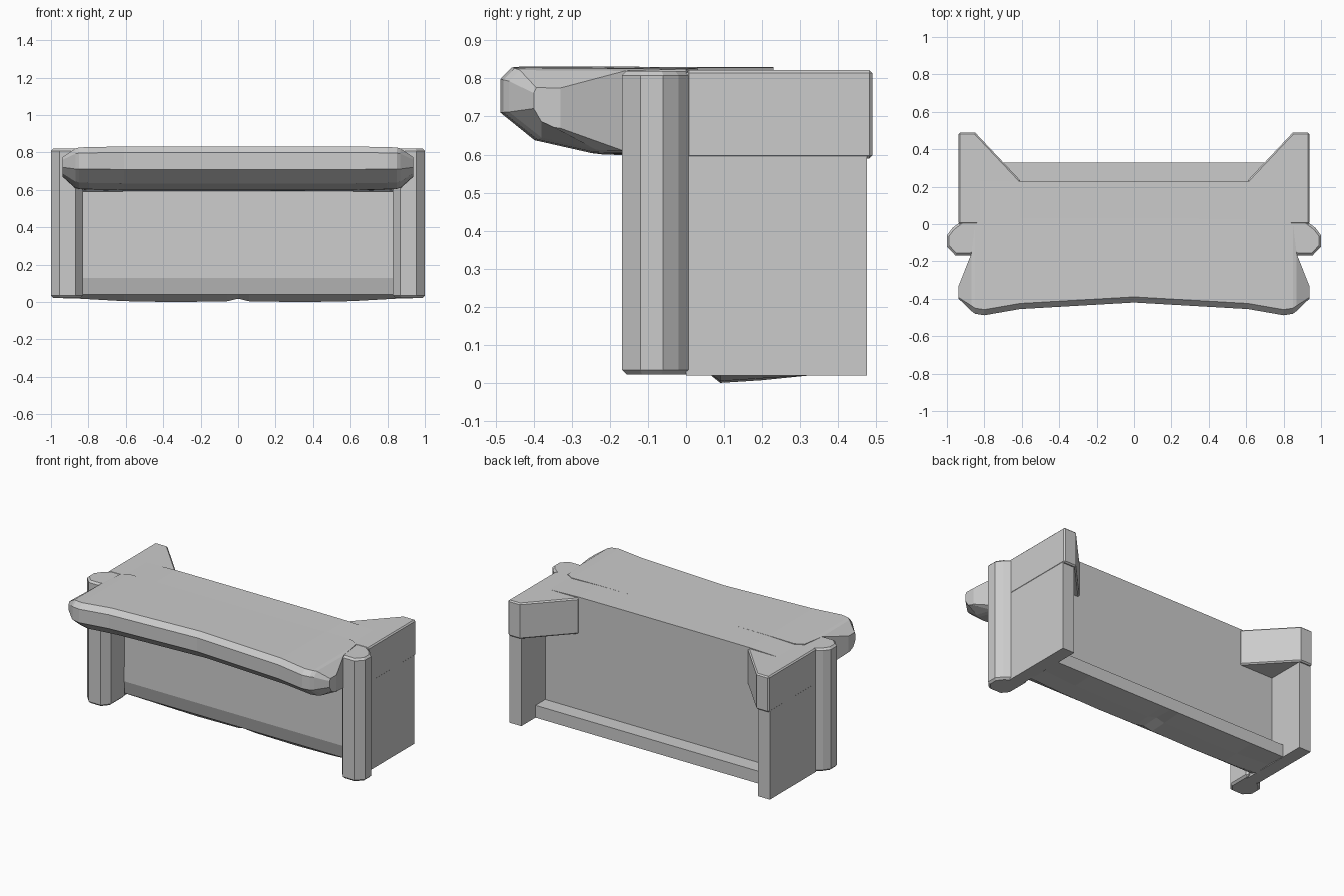
import bpy, bmesh

if "Cube" in bpy.data.objects:
    bpy.data.objects.remove(bpy.data.objects["Cube"])


def loft(name, rings, mirror=False, bevel=0.0):
    """Skin a row of equal closed rings, cap both ends."""
    bm = bmesh.new()
    rows = [[bm.verts.new(p) for p in ring] for ring in rings]
    n = len(rows[0])
    for a, b in zip(rows, rows[1:]):
        for i in range(n):
            j = (i + 1) % n
            bm.faces.new((a[i], a[j], b[j], b[i]))
    bm.faces.new(rows[0])
    bm.faces.new(rows[-1][::-1])
    bmesh.ops.recalc_face_normals(bm, faces=bm.faces)
    me = bpy.data.meshes.new(name)
    bm.to_mesh(me)
    bm.free()
    ob = bpy.data.objects.new(name, me)
    bpy.context.collection.objects.link(ob)
    if bevel:
        m = ob.modifiers.new("Bevel", 'BEVEL')
        m.width = bevel
        m.segments = 1
        m.limit_method = 'ANGLE'
        m.angle_limit = 1.2
    if mirror:
        ob.modifiers.new("Mirror", 'MIRROR').use_axis[0] = True
    return ob


def prism(name, outline, z0, z1, **kw):
    return loft(name, [[(x, y, z) for x, y in outline] for z in (z0, z1)], **kw)


# seat body: two bulging cushions, front rail with lip, rear panel
def seat_ring(x, bulge, top):
    prof = [(0.02, top), (0.03, 0.60), (0.015, 0.13), (0.04, 0.04),
            (0.09, bulge), (0.20, bulge + 0.007), (0.33, 0.02),
            (0.33, 0.10), (0.23, 0.10), (0.23, top)]
    return [(x, y, z) for y, z in prof]


seat_half = [(0.0, 0.018, 0.83), (0.06, 0.004, 0.83), (0.35, 0.0, 0.83),
             (0.61, 0.005, 0.829), (0.88, 0.02, 0.82)]
seat_rows = [(-x, b, t) for x, b, t in seat_half[:0:-1]] + seat_half
loft("seat_body", [seat_ring(*r) for r in seat_rows])


# back cushion: thick roll that narrows at both ends
def roll_ring(x, yf, yb, s):
    d = min(1.0, (yb - yf) / 0.32)
    prof = [(yf, 0.71), (yf, 0.80), (yf + 0.03 * d, 0.832), (yb, 0.83),
            (yb, 0.595), (yf + 0.24 * d, 0.60), (yf + 0.09 * d, 0.635)]
    return [(x, y, 0.73 + (z - 0.73) * s) for y, z in prof]


roll_half = [(0.0, -0.42, 0.03, 1.0), (0.61, -0.455, 0.03, 1.0),
             (0.80, -0.488, 0.03, 0.97), (0.85, -0.48, 0.0, 0.95),
             (0.87, -0.465, -0.16, 0.9), (0.937, -0.40, -0.33, 0.45)]
roll_rows = [(-x, a, b, s) for x, a, b, s in roll_half[:0:-1]] + roll_half
loft("back_cushion", [roll_ring(*r) for r in roll_rows])

# rolled arms
arm = [(0.83, 0.03), (0.83, -0.12), (0.87, -0.168), (0.955, -0.168),
       (1.0, -0.12), (1.0, -0.06), (0.97, -0.02), (0.93, 0.01), (0.93, 0.03)]
prism("arm", arm, 0.022, 0.82, mirror=True, bevel=0.012)

# end panels
panel = [(0.85, 0.0), (0.935, 0.0), (0.935, 0.475), (0.85, 0.475)]
prism("end_panel", panel, 0.02, 0.815, mirror=True)

# slanted corner blocks at the rear
wing = [(0.61, 0.0), (0.61, 0.235), (0.85, 0.49), (0.937, 0.49), (0.937, 0.0)]
prism("corner_block", wing, 0.59, 0.822, mirror=True, bevel=0.008)
